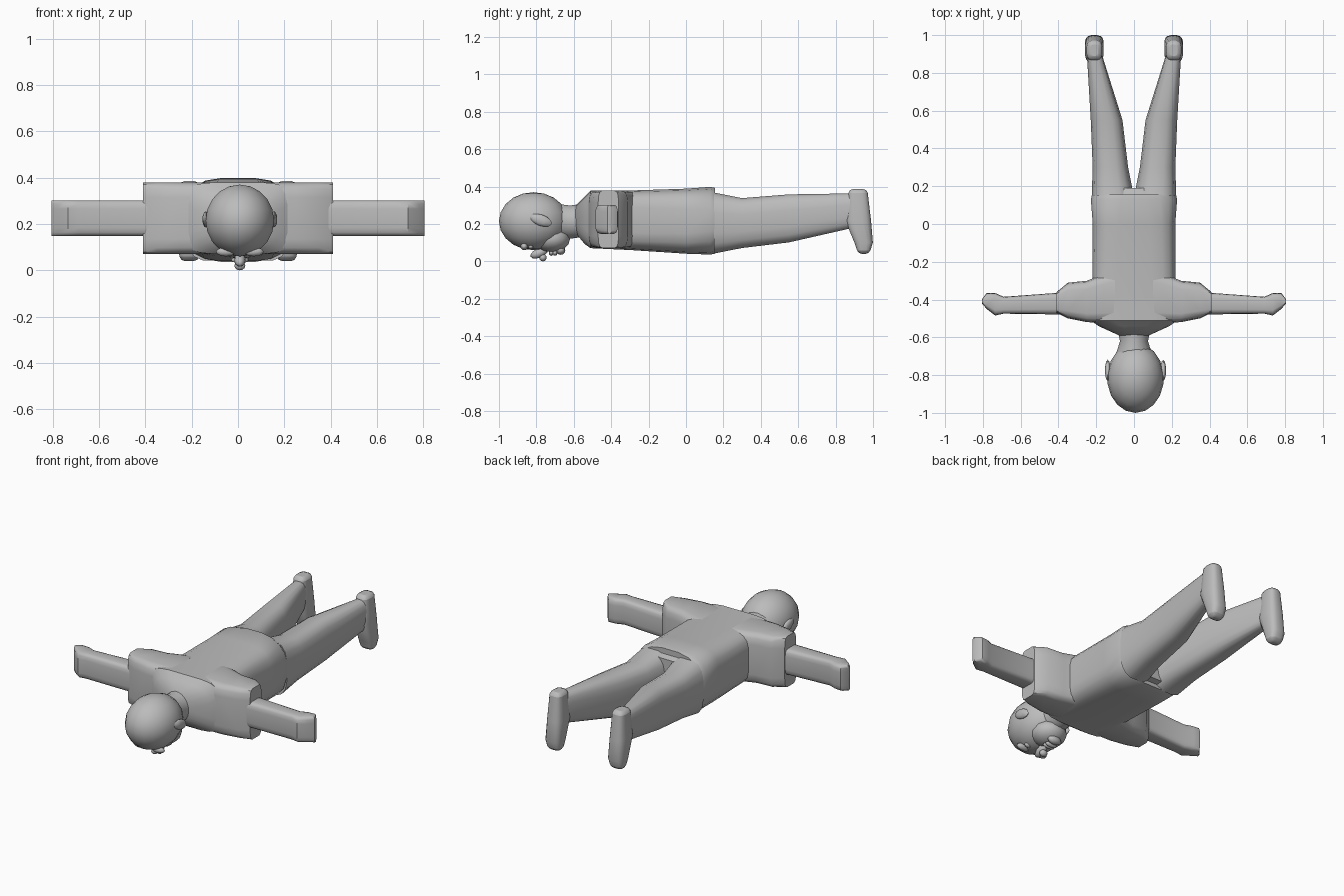
import bpy, bmesh, math
from mathutils import Matrix

cube = bpy.data.objects.get("Cube")
if cube:
    bpy.data.objects.remove(cube, do_unlink=True)

shade = (0.5, 0.5, 0.5, 1)
grey = bpy.data.materials.new("plain grey")
grey.use_nodes = True
grey.diffuse_color = shade
grey.node_tree.nodes["Principled BSDF"].inputs["Base Color"].default_value = shade


def finish(name, mesh_data, sharp_angle):
    bmesh.ops.recalc_face_normals(mesh_data, faces=mesh_data.faces)
    mesh = bpy.data.meshes.new(name)
    mesh_data.to_mesh(mesh)
    mesh_data.free()
    mesh.materials.append(grey)
    part = bpy.data.objects.new(name, mesh)
    bpy.context.collection.objects.link(part)
    bpy.ops.object.select_all(action='DESELECT')
    part.select_set(True)
    bpy.context.view_layer.objects.active = part
    bpy.ops.object.shade_smooth_by_angle(angle=math.radians(sharp_angle))
    return part


def rounded(angle, low, high, squareness):
    """Place a point of a rounded box between two limits on one axis."""
    middle, half = (low + high) / 2, (high - low) / 2
    wave = math.cos(angle)
    return middle + half * math.copysign(abs(wave) ** (2 / squareness), wave)


def loft(name, axis, stations, squareness=(3, 3), side=1, sides=16):
    """Skin rounded boxes (position, span, span); squareness blends end to end."""
    mesh_data = bmesh.new()
    rings = []
    for index, (position, across, upward) in enumerate(stations):
        blend = index / (len(stations) - 1)
        square = squareness[0] + (squareness[1] - squareness[0]) * blend
        ring = []
        for step in range(sides):
            angle = math.tau * (step + 0.5) / sides
            u = rounded(angle, *across, square)
            v = rounded(angle - math.pi / 2, *upward, square)
            place = {"x": (position, u, v), "y": (u, position, v), "z": (u, v, position)}
            x, y, z = place[axis]
            ring.append(mesh_data.verts.new((x * side, y, z)))
        rings.append(ring)
    for near, far in zip(rings, rings[1:]):
        for step in range(sides):
            mesh_data.faces.new((near[step - 1], near[step], far[step], far[step - 1]))
    mesh_data.faces.new(rings[0])
    mesh_data.faces.new(rings[-1])
    return finish(name, mesh_data, 40)


def trunk(name, stations, squareness):
    """Loft along the spine with equal left and right halves."""
    rows = [(y, (-half, half), (low, high)) for y, half, low, high in stations]
    return loft(name, "y", rows, squareness, sides=20)


def limb(name, stations, height, squareness, side):
    """Loft outward along the arm at a constant height."""
    rows = [(x, (front, back), height) for x, front, back in stations]
    return loft(name, "x", rows, (squareness, squareness), side)


def blob(name, centre, radii, segments=10, tilt=0):
    mesh_data = bmesh.new()
    place = Matrix.Translation(centre) @ Matrix.Rotation(tilt, 4, 'X') @ Matrix.Diagonal((*radii, 1))
    bmesh.ops.create_uvsphere(mesh_data, u_segments=segments, v_segments=segments // 2 + 1,
                              radius=1, matrix=place)
    return finish(name, mesh_data, 60)


# Shirt: sloping yoke, then a body that rounds out toward the hem
chest = (-.51, .23, .07, .38)
trunk("shirt_yoke", [(-.59, .08, .15, .3), (-.54, .19, .09, .35), chest], (2, 5))
trunk("shirt_body", [chest, (-.3, .22, .06, .38), (0, .22, .04, .39),
                     (.13, .23, .035, .4), (.155, .225, .04, .395)], (5, 2.6))
trunk("hips", [(.1, .21, .05, .38), (.19, .21, .07, .35)], (2.6, 2.6))

# Neck and head
trunk("neck", [(-.55, .09, .13, .31), (-.62, .075, .12, .3), (-.7, .1, .12, .31)], (2, 2))
middle = .008
blob("cranium", (middle, -.815, .215), (.15, .185, .155), segments=18)
blob("jaw", (middle, -.72, .12), (.1, .1, .07), segments=14)

# Face, turned to the ground
blob("nose", (middle, -.785, .045), (.025, .05, .025), tilt=.4)
blob("nose_tip", (middle, -.765, .02), (.025, .02, .02))
blob("chin", (middle, -.67, .06), (.045, .025, .025))
for word, y in (("upper_lip", -.72), ("lower_lip", -.7)):
    blob(word, (middle, y, .045), (.04, .013, .015))

for side, word in ((1, "left_"), (-1, "right_")):
    blob(word + "brow", (middle + side * .06, -.865, .08), (.045, .02, .02))
    blob(word + "eye", (middle + side * .055, -.83, .08), (.025, .015, .015))
    blob(word + "ear", (middle + side * .147, -.775, .22), (.015, .06, .03), tilt=-.35)

    # Boxy sleeve, with the arm and pointed hand coming out of it
    limb(word + "sleeve", [(.1, -.53, -.24), (.25, -.52, -.3), (.35, -.5, -.31),
                           (.41, -.47, -.36)], (.07, .38), 6, side)
    limb(word + "arm", [(.35, -.48, -.36), (.69, -.475, -.385), (.735, -.485, -.365),
                        (.78, -.45, -.365), (.806, -.42, -.4)], (.147, .303), 5, side)

    # Trouser leg
    loft(word + "leg", "y", [
        (.15, (0, .225), (.04, .37)), (.3, (.03, .22), (.07, .34)),
        (.55, (.06, .23), (.1, .36)), (.9, (.17, .25), (.18, .365))], side=side)

    # Foot, heel up and toes down
    foot = loft(word + "foot", "z", [
        (.386, (.17, .25), (.87, .97)), (.22, (.16, .26), (.85, .99)),
        (.1, (.16, .26), (.9, 1)), (.04, (.17, .25), (.92, .98))], side=side)
    soften = foot.modifiers.new("rounded_ends", 'BEVEL')
    soften.width = .02
    soften.segments = 2
    soften.angle_limit = math.radians(60)
